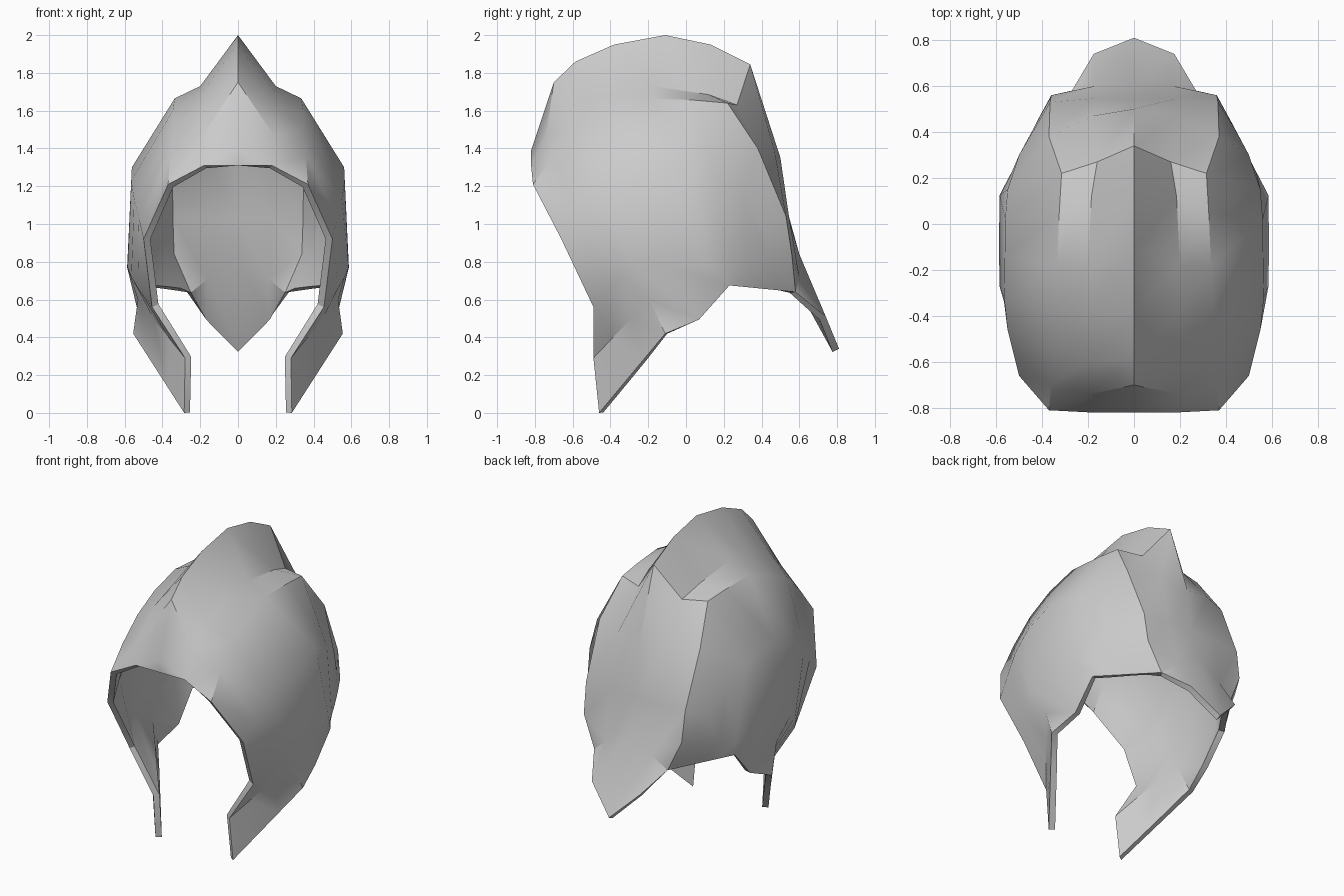
import bpy
import bmesh
import math

cube = bpy.data.objects.get("Cube")
if cube:
    bpy.data.objects.remove(cube, do_unlink=True)

# One steel grey for the whole helmet
steel = bpy.data.materials.new("steel_grey")
steel.use_nodes = True
GREY = (0.6, 0.6, 0.6, 1)
steel.diffuse_color = GREY
steel.node_tree.nodes["Principled BSDF"].inputs["Base Color"].default_value = GREY

# Ribs of the left half, each running from the brow to the nape
ridge = [(0, y, z) for y, z in (
    (-.82, 1.39), (-.7, 1.75), (-.585, 1.86), (-.38, 1.95), (-.11, 2),
    (.13, 1.95), (.34, 1.845), (.5, 1.35), (.54, 1.04), (.6, .84))]
crest_base = [(.18, -.82, 1.31), (.19, -.74, 1.47), (.195, -.6, 1.62),
              (.2, -.38, 1.69), (.2, -.18, 1.73), (.185, .12, 1.685),
              (.16, .27, 1.63), (.18, .47, 1.38), (.18, .545, 1.04), (.17, .6, .72)]
crease = [(.37, -.81, 1.21), (.36, -.7, 1.36), (.34, -.57, 1.51),
          (.345, -.38, 1.6), (.335, -.18, 1.665), (.325, .05, 1.655),
          (.315, .22, 1.64), (.37, .38, 1.4), (.365, .53, 1.04), (.36, .56, .84)]
temple = [(.5, -.66, .92), (.525, -.56, 1.03), (.55, -.46, 1.13),
          (.565, -.32, 1.23), (.562, -.14, 1.3), (.56, .02, 1.3),
          (.55, .15, 1.26), (.5, .3, 1.14), (.44, .41, .97), crease[-1]]
ear = [(.455, -.49, .56), (.53, -.4, .66), (.565, -.34, .72),
       (.585, -.27, .77), (.587, -.1, .77), (.585, .125, .77),
       (.53, .23, .77), (.48, .33, .78), (.42, .45, .81), crease[-1]]


def between(a, b, n):
    """n + 1 evenly spaced points from a to b."""
    return [tuple(p + (q - p) * i / n for p, q in zip(a, b)) for i in range(n + 1)]


# Lower border: cheek fold, hollow behind the cheek, neck edge
cheek_fold = between((.28, -.49, .29), (.53, -.195, .6), 3)
cheek_edge = between((.285, -.46, 0), (.555, -.11, .42), 3)
neck_corner = (.27, .58, .64)
hollow = (.52, .07, .495)
border = cheek_fold + [hollow] + between((.52, .23, .675), neck_corner, 4)
tail_side, tail_tip = (.175, .74, .51), (0, .81, .34)

bm = bmesh.new()
verts = {}


def corner(p, side):
    key = (round(p[0] * side, 4) + 0.0, round(p[1], 4), round(p[2], 4))
    if key not in verts:
        verts[key] = bm.verts.new(key)
    return verts[key]


def panel(*points):
    """Adds a face and its mirror image, dropping repeated corners."""
    points = list(dict.fromkeys(points))
    if len(points) < 3:
        return
    for side in (1, -1):
        bm.faces.new([corner(p, side) for p in points[::side]])


def strip(a, b):
    for i in range(len(a) - 1):
        panel(a[i], b[i], b[i + 1], a[i + 1])


# Dome and side shells
for upper, lower in ((ridge, crest_base), (crest_base, crease), (crease, temple),
                     (temple, ear), (ear, border), (cheek_fold, cheek_edge)):
    strip(upper, lower)

# Brow wedge, link behind the cheek, and neck guard
panel((0, -.82, 1.31), crest_base[0], ridge[0])
panel(cheek_fold[-1], cheek_edge[-1], hollow)
panel(crest_base[-1], crease[-1], neck_corner)
panel(crest_base[-1], neck_corner, tail_side)
panel(ridge[-1], crest_base[-1], tail_side, tail_tip)

mesh = bpy.data.meshes.new("helmet_shell")
bm.to_mesh(mesh)
bm.free()
mesh.materials.append(steel)
helmet = bpy.data.objects.new("helmet_shell", mesh)
bpy.context.collection.objects.link(helmet)

# Plate thickness, then smooth shading with sharp creases
bpy.ops.object.select_all(action="DESELECT")
helmet.select_set(True)
bpy.context.view_layer.objects.active = helmet
plate = helmet.modifiers.new("plate_thickness", "SOLIDIFY")
plate.thickness = 0.038
plate.offset = -1
bpy.ops.object.modifier_apply(modifier=plate.name)
bpy.ops.object.shade_smooth_by_angle(angle=math.radians(31))
